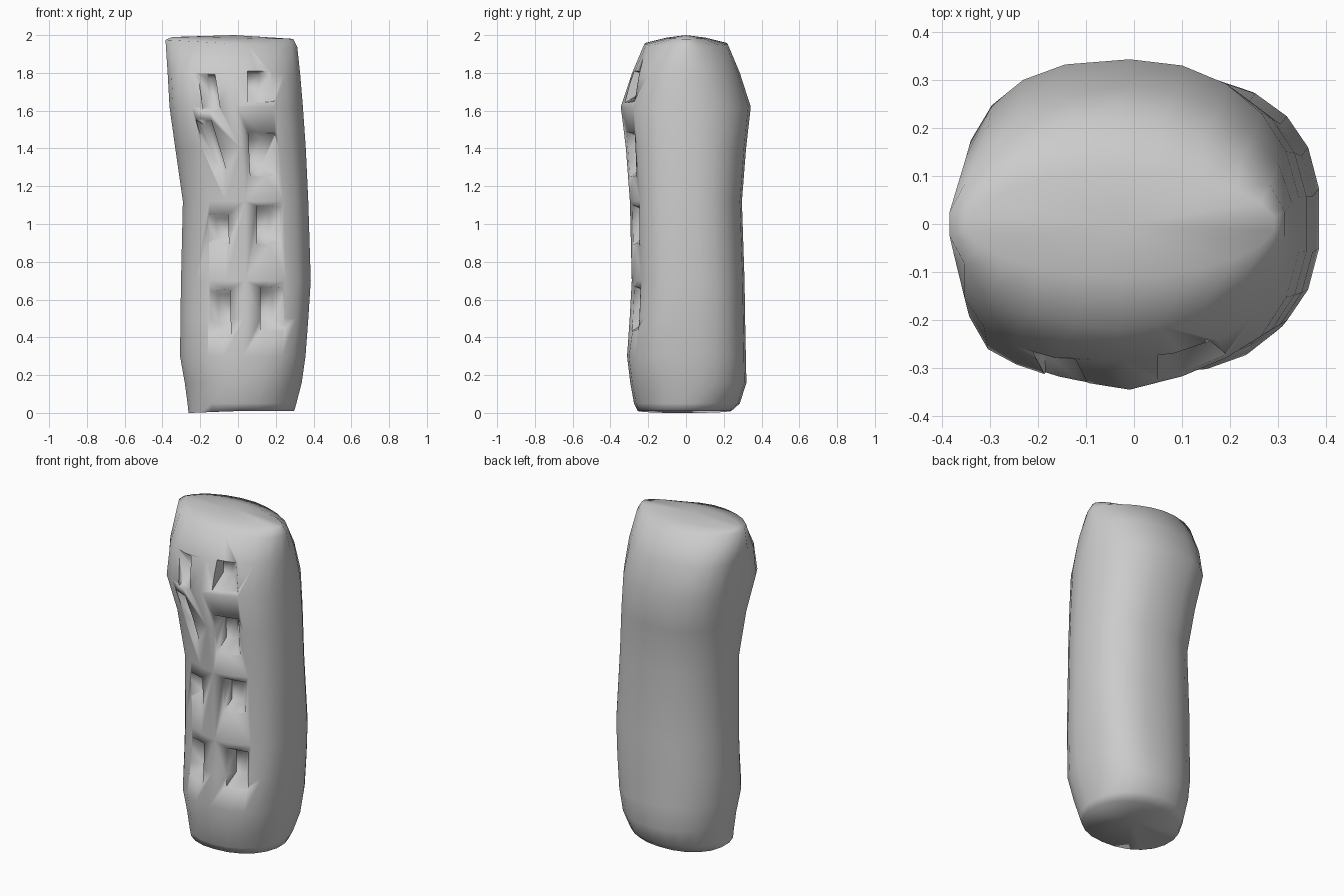
import bpy, bmesh, math

if "Cube" in bpy.data.objects:
    bpy.data.objects.remove(bpy.data.objects["Cube"])

SEG = 22


def mesh_object(name, verts, faces):
    me = bpy.data.meshes.new(name)
    me.from_pydata(verts, [], faces)
    bm = bmesh.new()
    bm.from_mesh(me)
    bmesh.ops.recalc_face_normals(bm, faces=bm.faces)
    bm.to_mesh(me)
    bm.free()
    ob = bpy.data.objects.new(name, me)
    bpy.context.collection.objects.link(ob)
    return ob


# Weathered post: loft of rounded sections
# (z, x min, x max, y min, y max, tilt, squareness left, squareness right)
rings = [
    (0.01, -0.265, 0.30, -0.255, 0.24, 0.0, 2.1, 2.1),
    (0.05, -0.27, 0.312, -0.275, 0.285, 0.0, 2.1, 2.1),
    (0.16, -0.285, 0.34, -0.295, 0.32, 0.0, 2.1, 2.3),
    (0.30, -0.31, 0.36, -0.312, 0.317, 0.0, 2.1, 2.6),
    (0.50, -0.308, 0.375, -0.298, 0.313, 0.0, 2.1, 2.6),
    (0.70, -0.305, 0.388, -0.287, 0.31, 0.0, 2.15, 2.5),
    (1.12, -0.295, 0.375, -0.297, 0.296, 0.0, 2.2, 2.4),
    (1.40, -0.335, 0.362, -0.318, 0.318, 0.0, 2.3, 2.3),
    (1.62, -0.365, 0.347, -0.345, 0.343, 0.0, 2.6, 2.15),
    (1.80, -0.375, 0.332, -0.285, 0.285, 0.0, 2.5, 2.1),
    (1.955, -0.388, 0.318, -0.22, 0.22, -0.02, 1.8, 1.8),
    (1.985, -0.35, 0.295, -0.11, 0.11, -0.005, 1.9, 1.9),
]
verts, faces = [], []
for z, x0, x1, y0, y1, tilt, n_left, n_right in rings:
    cx, rx, cy, ry = (x0 + x1) / 2, (x1 - x0) / 2, (y0 + y1) / 2, (y1 - y0) / 2
    for i in range(SEG):
        # start at the front so a vertex lies on the middle ridge
        a = 2 * math.pi * i / SEG - math.pi / 2
        c, s = math.cos(a), math.sin(a)
        n = n_left if c < 0 else n_right
        if c < 0 and s < 0 and 1.5 < z < 1.9:
            n += 0.4
        e = 2 / n
        u = math.copysign(abs(c) ** e, c)
        v = math.copysign(abs(s) ** e, s)
        # shallow flutes either side of the front ridge
        flute = 0.015 if s < 0 and 0.2 < abs(c) < 0.6 and 0.4 < z < 1.7 else 0.0
        verts.append((cx + rx * u, cy + ry * v + flute, z + tilt * u))
for r in range(len(rings) - 1):
    for i in range(SEG):
        j = (i + 1) % SEG
        faces.append((r * SEG + i, r * SEG + j, (r + 1) * SEG + j, (r + 1) * SEG + i))
# End caps
base, top = len(verts), len(verts) + 1
verts += [(0.02, 0, 0.03), (-0.02, 0, 2.0)]
last = (len(rings) - 1) * SEG
for i in range(SEG):
    j = (i + 1) % SEG
    faces += [(base, j, i), (top, last + i, last + j)]
# Settle the lowest edge on the ground
verts = [(x, y, 0.01 - min(0.01, max(0, -x * 0.04)) if abs(z - 0.01) < 1e-6 else z)
         for x, y, z in verts]
body = mesh_object("weathered_post", verts, faces)


# Carved hollows: steep wall towards the middle ridge, floor sloping up to the surface
def hollow(inner_x, outer_x, z_low, z_high, skew, depth):
    mid = (z_low + z_high) / 2

    def section(x, y, low, high):
        return [(x - skew * (z - mid), y, z) for z in (low, high)]
    fx = inner_x + (outer_x - inner_x) * 0.45
    pts = (section(inner_x, -0.42, z_low - 0.07, z_high + 0.04)
           + section(inner_x, depth, z_low + 0.06, z_high - 0.03)
           + section(fx, depth + 0.01, z_low + 0.06, z_high - 0.03)
           + section(outer_x, -0.27, z_low, z_high)
           + section(outer_x, -0.42, z_low - 0.07, z_high + 0.04))
    quads = [(2 * k, 2 * k + 1, (2 * k + 3) % 10, (2 * k + 2) % 10) for k in range(5)]
    tris = [t for q in quads for t in ((q[0], q[1], q[2]), (q[0], q[2], q[3]))]
    for o in (0, 1):
        tris += [(o, 2 + o, 4 + o), (o, 4 + o, 6 + o), (o, 6 + o, 8 + o)]
    return mesh_object("hollow_cutter", pts, tris)


hollows = [
    (-0.11, -0.20, 1.62, 1.80, 0.15, -0.225),
    (0.05, 0.19, 1.65, 1.82, 0.0, -0.215),
    (-0.10, -0.18, 1.27, 1.55, 0.30, -0.23),
    (0.06, 0.20, 1.25, 1.48, 0.05, -0.20),
    (-0.05, -0.19, 0.87, 1.06, 0.03, -0.20),
    (0.10, 0.25, 0.88, 1.10, 0.0, -0.20),
    (-0.04, -0.18, 0.41, 0.66, 0.03, -0.195),
    (0.12, 0.26, 0.43, 0.67, 0.0, -0.185),
]
bpy.context.view_layer.objects.active = body
body.select_set(True)
for h in hollows:
    cutter = hollow(*h)
    cutter.hide_render = True
    mod = body.modifiers.new("carve", "BOOLEAN")
    mod.operation = "DIFFERENCE"
    mod.solver = "EXACT"
    mod.object = cutter
    bpy.ops.object.modifier_apply(modifier=mod.name)
    bpy.data.objects.remove(cutter, do_unlink=True)

bpy.ops.object.shade_smooth_by_angle(angle=math.radians(80))
